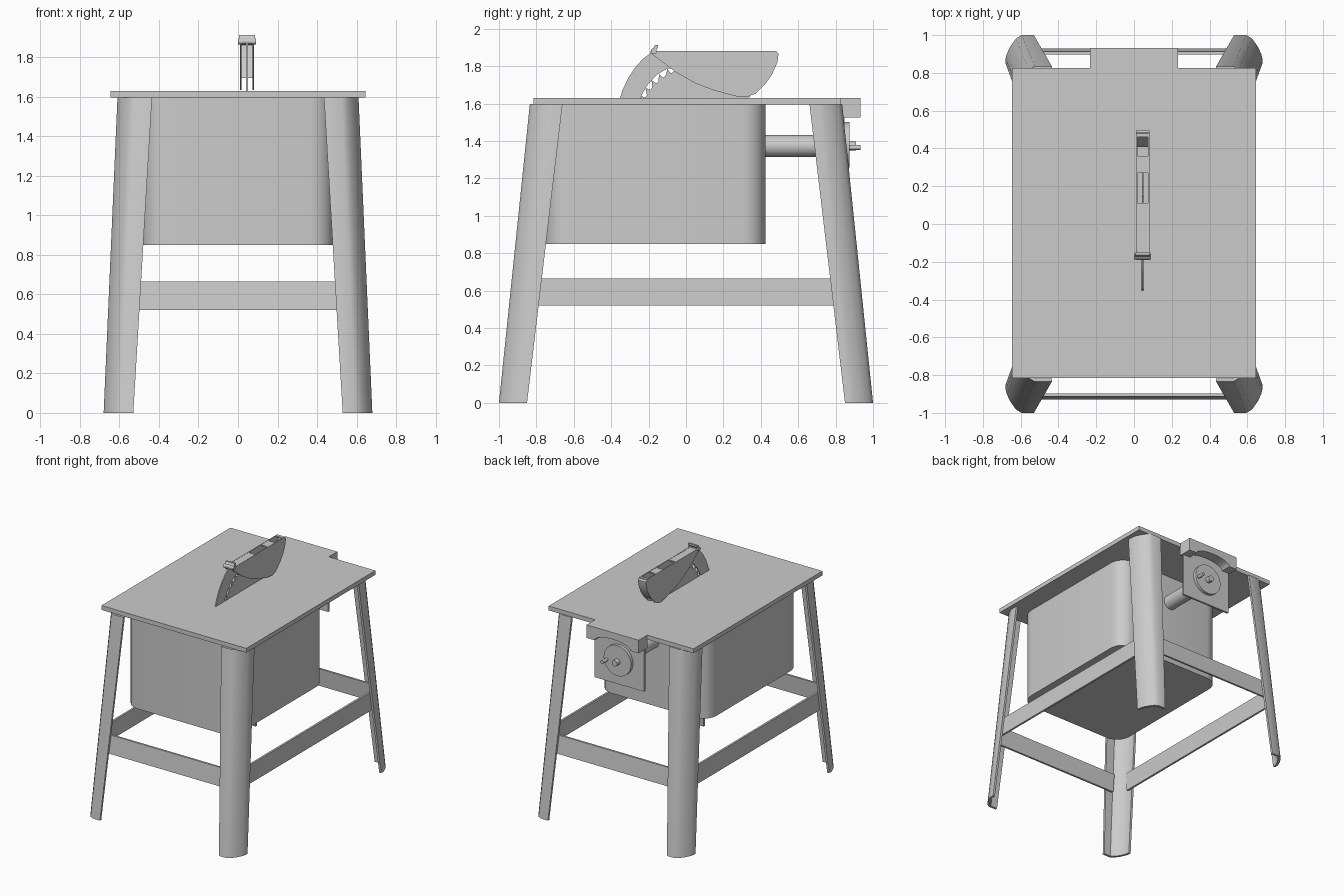
import bpy, bmesh, math
from mathutils import Vector

old = bpy.data.objects.get("Cube")
if old:
    bpy.data.objects.remove(old, do_unlink=True)

grey = bpy.data.materials.new("plain_grey")
grey.use_nodes = True
COLOUR = (0.6, 0.6, 0.6, 1)
grey.diffuse_color = COLOUR
grey.node_tree.nodes["Principled BSDF"].inputs["Base Color"].default_value = COLOUR
parts = []


def finish(name, bm):
    bmesh.ops.recalc_face_normals(bm, faces=bm.faces)
    mesh = bpy.data.meshes.new(name)
    bm.to_mesh(mesh)
    bm.free()
    mesh.materials.append(grey)
    obj = bpy.data.objects.new(name, mesh)
    bpy.context.collection.objects.link(obj)
    parts.append(obj)
    return obj


def loft(name, first, last):
    """Closed solid between two matching outlines of 3D points."""
    bm = bmesh.new()
    a = [bm.verts.new(p) for p in first]
    b = [bm.verts.new(p) for p in last]
    bm.faces.new(a)
    bm.faces.new(b[::-1])
    for i in range(len(a)):
        j = (i + 1) % len(a)
        bm.faces.new((a[i], a[j], b[j], b[i]))
    return finish(name, bm)


def prism(name, outline, axis, lo, hi):
    """Extrude a 2D outline along one axis."""
    def place(p, d):
        v = list(p)
        v.insert("xyz".index(axis), d)
        return Vector(v)
    return loft(name, [place(p, lo) for p in outline], [place(p, hi) for p in outline])


def box(name, x, y, z):
    return prism(name, [(x[0], y[0]), (x[1], y[0]), (x[1], y[1]), (x[0], y[1])], "z", *z)


def arc(cx, cy, r, start, end, steps):
    angles = [math.radians(start + (end - start) * i / steps) for i in range(steps + 1)]
    return [(cx + r * math.cos(t), cy + r * math.sin(t)) for t in angles]


def rod(name, axis, centre, r, lo, hi, sides=24):
    return prism(name, arc(*centre, r, 0, 360, sides)[:-1], axis, lo, hi)


# Table top
box("table_top", (-0.645, 0.645), (-0.815, 0.825), (1.595, 1.63))

# Cabinet with rounded vertical corners
W, FRONT, BACK, R = 0.485, -0.755, 0.425, 0.12
plan = []
for cx, cy, start in ((W - R, BACK - R, 0), (R - W, BACK - R, 90),
                      (R - W, FRONT + R, 180), (W - R, FRONT + R, 270)):
    plan += arc(cx, cy, R, start, start + 90, 6)
prism("cabinet", plan, "z", 0.85, 1.597)


# Splayed legs of bent sheet
def leg_section(cx, cy, arm, z, sx, sy):
    t = 0.018
    outer = [(arm, 0), (0.085, 0), (0.055, 0.018), (0.025, 0.06), (0.006, 0.1), (0, 0.125), (0, arm)]
    inner = [(t, arm), (t, 0.13), (0.024, 0.105), (0.042, 0.068), (0.068, 0.034), (0.09, t), (arm, t)]
    return [(sx * (cx - u), sy * (cy - v), z) for u, v in outer + inner]


for sx, side in ((1, "left"), (-1, "right")):
    for sy, end in ((1, "back"), (-1, "front")):
        loft(f"{end}_{side}_leg", leg_section(0.68, 1.0, 0.15, 0, sx, sy),
             leg_section(0.61, 0.835, 0.175, 1.597, sx, sy))


# Stretcher rails leaning with the legs
def rail(name, axis, s, low, high, half):
    outline = [(s * low, 0.52), (s * high, 0.665), (s * (high - 0.016), 0.665), (s * (low - 0.016), 0.52)]
    prism(name, outline, axis, -half, half)


for s, end, side in ((1, "back", "left"), (-1, "front", "right")):
    rail(f"{end}_rail", "x", s, 0.928, 0.913, 0.56)
    rail(f"{side}_rail", "y", s, 0.64, 0.634, 0.83)

# Rear bracket with an arched lower edge, and its plate
arch = [(0.16 * math.cos(t), 1.525 + 0.05 * math.sin(t)) for t in [math.pi * i / 10 for i in range(11)]]
prism("rear_bracket", [(-0.232, 1.63), (-0.232, 1.525)] + arch[::-1] + [(0.232, 1.525), (0.232, 1.63)],
      "y", 0.82, 0.933)
box("crank_plate", (-0.22, 0.22), (0.832, 0.848), (1.18, 1.597))

# Shaft and hand wheel
rod("crank_shaft", "y", (0, 1.373), 0.058, 0.4, 0.84, 32)
rod("hand_wheel", "y", (0, 1.38), 0.122, 0.846, 0.873, 40)
rod("wheel_hub", "y", (0, 1.372), 0.024, 0.87, 0.91, 16)
rod("wheel_handle", "y", (0.095, 1.365), 0.013, 0.87, 0.933, 12)

# Toothed blade
CY, CZ, TEETH = 0.05, 1.49, 40
teeth = []
for i in range(TEETH):
    t = -2 * math.pi * i / TEETH
    for r, shift in ((0.332, 0), (0.302, 0.02), (0.302, 0.07), (0.32, 0.13)):
        teeth.append((CY + r * math.cos(t - shift), CZ + r * math.sin(t - shift)))
prism("saw_blade", teeth, "x", 0.042, 0.049)

# Curved splitter plate ahead of the blade
outer = [(-0.355, 1.62), (-0.34, 1.67), (-0.31, 1.735), (-0.27, 1.795), (-0.23, 1.84), (-0.18, 1.875)]
inner = [(-0.06, 1.79), (-0.1, 1.787), (-0.155, 1.755), (-0.205, 1.7), (-0.235, 1.65), (-0.25, 1.62)]
prism("splitter", outer + inner, "x", 0.041, 0.05)

# Blade guard: two cheeks, a slotted top and a curved rear wall
rear = [(0.48, 1.882), (0.495, 1.865), (0.488, 1.82), (0.46, 1.755), (0.42, 1.7), (0.37, 1.652), (0.32, 1.634)]
lower = [(0.27, 1.638), (0.15, 1.67), (0.05, 1.708), (-0.05, 1.765), (-0.13, 1.825), (-0.19, 1.87)]
for x, side in ((0.01, "right"), (0.073, "left")):
    prism(f"guard_{side}_cheek", [(-0.19, 1.882)] + rear + lower, "x", x, x + 0.008)
for lo, hi in ((-0.19, 0.11), (0.27, 0.36), (0.46, 0.485)):
    box("guard_top", (0.012, 0.079), (lo, hi), (1.872, 1.881))
wall = rear[:5]
prism("guard_rear_wall", wall + [(y - 0.012, z - 0.004) for y, z in wall[::-1]], "x", 0.012, 0.079)

# Pivot and small lever at the guard nose
rod("guard_pivot", "x", (-0.172, 1.88), 0.016, 0, 0.09, 12)
prism("guard_lever", [(-0.18, 1.885), (-0.165, 1.913), (-0.15, 1.913), (-0.15, 1.9), (-0.165, 1.88)],
      "x", 0.005, 0.085)

# Shading
bpy.ops.object.select_all(action="DESELECT")
for obj in parts:
    obj.select_set(True)
bpy.context.view_layer.objects.active = parts[0]
bpy.ops.object.shade_smooth_by_angle(angle=math.radians(35))
